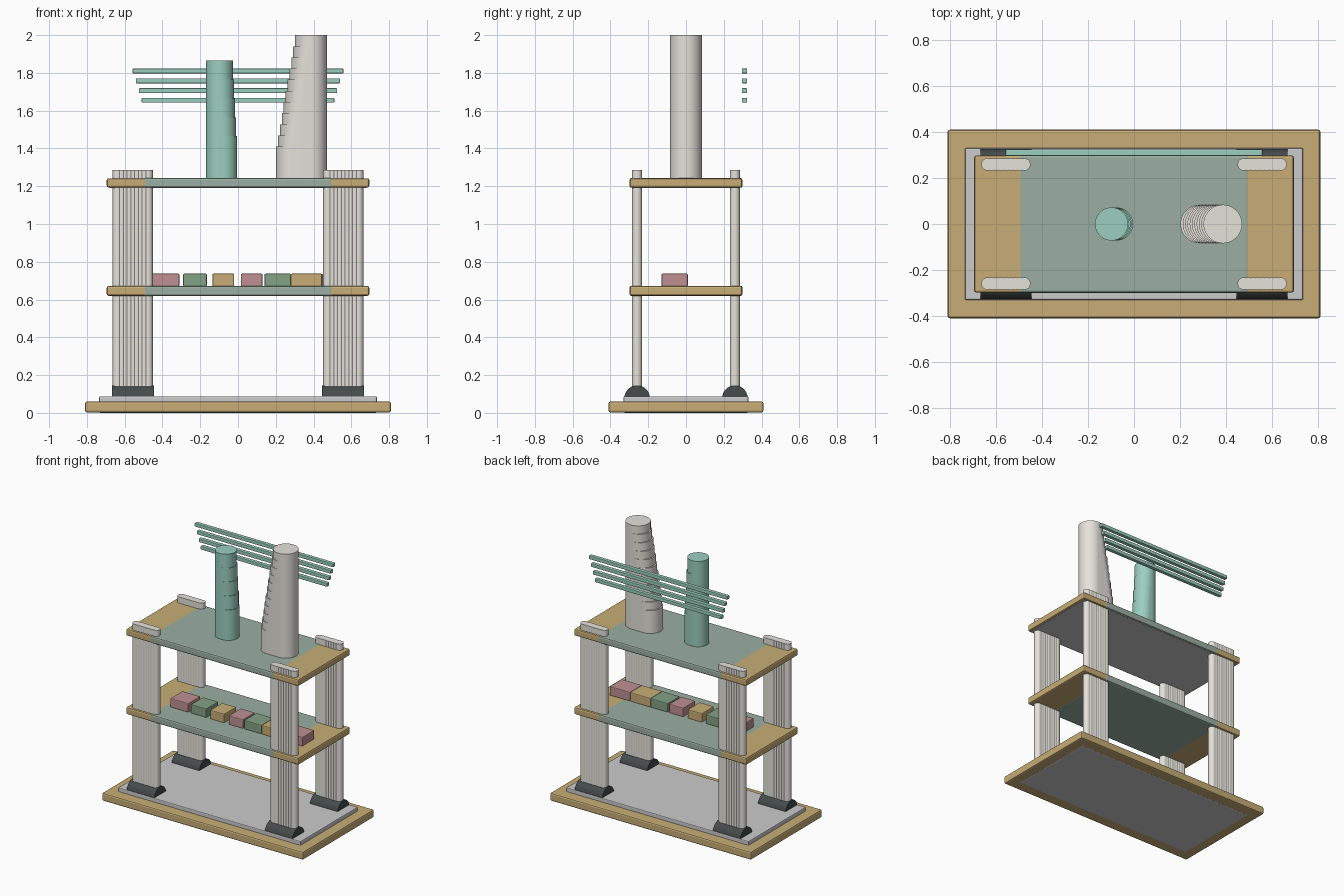
import bpy
from math import pi

if "Cube" in bpy.data.objects:
    bpy.data.objects.remove(bpy.data.objects["Cube"])


def material(name, r, g, b):
    m = bpy.data.materials.new(name)
    m.diffuse_color = (r, g, b, 1)
    m.use_nodes = True
    m.node_tree.nodes["Principled BSDF"].inputs["Base Color"].default_value = m.diffuse_color
    return m


TAN = material("tan", 0.58, 0.42, 0.18)
TEAL = material("teal", 0.33, 0.62, 0.52)
SAGE = material("sage", 0.33, 0.43, 0.36)
PINK = material("pink", 0.52, 0.28, 0.29)
GREEN = material("green", 0.23, 0.36, 0.24)
IVORY = material("ivory", 0.78, 0.76, 0.70)
DARK = material("dark", 0.06, 0.07, 0.07)


def box(name, x, y, z, mat=None, bevel=0.008):
    """Box from (min, max) ranges with slightly rounded edges."""
    bpy.ops.mesh.primitive_cube_add(
        size=1, location=[(a + b) / 2 for a, b in (x, y, z)])
    o = bpy.context.object
    o.name = name
    o.scale = [b - a for a, b in (x, y, z)]
    bpy.ops.object.transform_apply(location=False, rotation=False, scale=True)
    if bevel:
        mod = o.modifiers.new("bevel", 'BEVEL')
        mod.width, mod.segments = bevel, 2
    if mat:
        o.data.materials.append(mat)
    return o


def cylinder(name, x, y, z0, z1, r, mat=None, sides=32):
    """Upright cylinder between two heights."""
    bpy.ops.mesh.primitive_cylinder_add(
        vertices=sides, radius=r, depth=z1 - z0, location=(x, y, (z0 + z1) / 2))
    o = bpy.context.object
    o.name = name
    if mat:
        o.data.materials.append(mat)
    bpy.ops.object.shade_smooth_by_angle()
    return o


# base with inset grey plate
box("base", (-.81, .81), (-.41, .41), (.002, .06), TAN, .01)
box("base_plate", (-.735, .735), (-.33, .33), (0, .088), None, .006)

# two shelves with a coloured middle panel
for label, z0, z1 in (("lower", .62, .672), ("upper", 1.193, 1.242)):
    box(label + "_shelf", (-.695, .695), (-.298, .298), (z0, z1), TAN, .01)
    box(label + "_shelf_panel", (-.5, .5), (-.299, .299),
        (z0 - .001, z1 + .001), SAGE, .01)
box("upper_shelf_underside", (-.68, .68), (-.285, .285), (1.191, 1.2), None, 0)

# corner posts made of overlapping tubes, each on a round foot
N = 9
for sx in (-1, 1):
    for sy in (-1, 1):
        for i in range(N):
            x = sx * (.477 + .16 * i / (N - 1))
            cylinder("post_tube", x, sy * .259, .1, 1.287, .027, IVORY, 20)
        bpy.ops.mesh.primitive_cylinder_add(
            vertices=32, radius=.068, depth=.222,
            location=(sx * .557, sy * .259, .077), rotation=(0, pi / 2, 0))
        foot = bpy.context.object
        foot.name = "post_foot"
        foot.data.materials.append(DARK)
        bpy.ops.object.shade_smooth_by_angle()

# row of small blocks on the lower shelf
row = [(-.455, -.31, PINK), (-.29, -.165, GREEN), (-.135, -.02, TAN),
       (.015, .13, PINK), (.14, .28, GREEN), (.28, .445, TAN), (.445, .61, PINK)]
for a, b, mat in row:
    box("shelf_block", (a, b), (-.13, .01), (.67, .737), mat, .006)

# tall ivory column, stepped on its left side
for i in range(11):
    cylinder("ivory_column", .386 - .01 * i, 0, 1.23, 2.0 - .059 * i, .084, IVORY, 40)

# shorter teal column, leaning in slightly on its right side
for i in range(5):
    cylinder("teal_column", -.098 + .0055 * i, 0, 1.23, 1.865 - .1 * i, .072, TEAL, 40)

# floating horizontal rails at the back
for half, z in ((.558, 1.81), (.54, 1.758), (.525, 1.706), (.51, 1.655)):
    box("back_rail", (-half, half), (.296, .324), (z - .013, z + .013), TEAL, .004)
